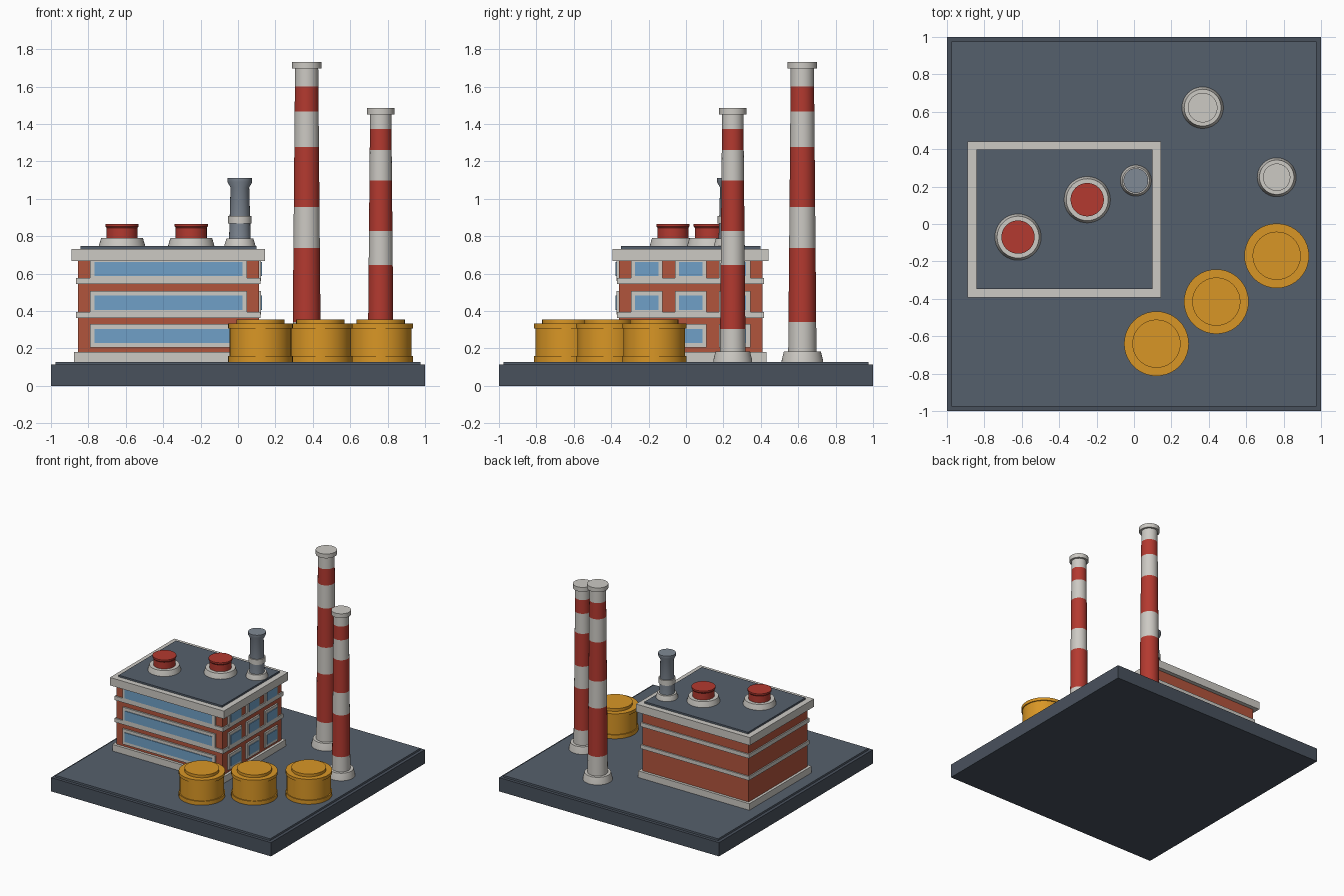
import bpy, bmesh
from math import cos, sin, pi, radians

if "Cube" in bpy.data.objects:
    bpy.data.objects.remove(bpy.data.objects["Cube"])


def material(name, hex_code):
    lin = [(int(hex_code[i:i + 2], 16) / 255) ** 2.2 for i in (0, 2, 4)]
    m = bpy.data.materials.new(name)
    m.diffuse_color = (*lin, 1)
    m.use_nodes = True
    m.node_tree.nodes["Principled BSDF"].inputs["Base Color"].default_value = m.diffuse_color
    return m


SLATE = material("slate", "4A525D")
PAVING = material("paving", "56606C")
BRICK = material("brick", "B0553F")
STONE = material("stone", "CBC8C2")
GLASS = material("glass", "6F9FC6")
RED = material("red_paint", "B23C33")
YELLOW = material("yellow_paint", "D8952A")
STEEL = material("steel", "7F8893")


def finish(name, bm, mats):
    bmesh.ops.recalc_face_normals(bm, faces=bm.faces)
    mesh = bpy.data.meshes.new(name)
    bm.to_mesh(mesh)
    bm.free()
    for m in mats:
        mesh.materials.append(m)
    ob = bpy.data.objects.new(name, mesh)
    bpy.context.collection.objects.link(ob)
    return ob


def box(name, x, y, z, mat):
    """Box from (min, max) pairs on each axis."""
    bm = bmesh.new()
    bmesh.ops.create_cube(bm, size=1)
    for v in bm.verts:
        v.co = [(a + b) / 2 + c * (b - a) for c, (a, b) in zip(v.co, (x, y, z))]
    return finish(name, bm, [mat])


def lathe(name, pos, profile, mats, bands=None, sides=40):
    """Closed solid turned from (radius, z) points; bands = material per segment."""
    bm = bmesh.new()
    rings = [[bm.verts.new((pos[0] + r * cos(2 * pi * i / sides),
                            pos[1] + r * sin(2 * pi * i / sides), z))
              for i in range(sides)] for r, z in profile]
    for k, (a, b) in enumerate(zip(rings, rings[1:])):
        for i in range(sides):
            j = (i + 1) % sides
            f = bm.faces.new((a[i], a[j], b[j], b[i]))
            f.material_index = bands[k] if bands else 0
    bm.faces.new(rings[0][::-1]).material_index = bands[0] if bands else 0
    bm.faces.new(rings[-1]).material_index = bands[-1] if bands else 0
    ob = finish(name, bm, mats)
    bpy.ops.object.select_all(action='DESELECT')
    ob.select_set(True)
    bpy.context.view_layer.objects.active = ob
    bpy.ops.object.shade_smooth_by_angle(angle=radians(30))
    return ob


# Ground slab
box("base_slab", (-1, 1), (-1, 1), (0, 0.113), SLATE)
box("pavement", (-0.975, 0.975), (-0.975, 0.975), (0.1, 0.128), PAVING)

# Building: stacked boxes sharing one centre
CX, CY = -0.372, 0.025
for name, hx, hy, z, mat in [
        ("brick_walls", 0.483, 0.383, (0.12, 0.70), BRICK),
        ("plinth", 0.505, 0.405, (0.12, 0.182), STONE),
        ("lower_band", 0.493, 0.393, (0.364, 0.396), STONE),
        ("upper_band", 0.493, 0.393, (0.545, 0.578), STONE),
        ("cornice", 0.517, 0.417, (0.668, 0.733), STONE),
        ("roof", 0.470, 0.372, (0.70, 0.747), PAVING)]:
    box(name, (CX - hx, CX + hx), (CY - hy, CY + hy), z, mat)

# Windows: a long strip on the front and three on the right, per floor
FRONT, SIDE = CY - 0.383, CX + 0.483
for floor, zc in enumerate((0.267, 0.445, 0.625), 1):
    for part, dz, grow, out, mat in [("frame", 0.063, 0.024, 0.013, STONE),
                                     ("glass", 0.038, 0, 0.018, GLASS)]:
        z = (zc - dz, zc + dz)
        box(f"front_window_{part}_{floor}", (-0.767 - grow, 0.025 + grow),
            (FRONT - out, FRONT + 0.02), z, mat)
        for n, yc in enumerate((-0.21, 0.025, 0.26), 1):
            h = 0.062 + grow * 0.9
            box(f"side_window_{part}_{floor}_{n}", (SIDE - 0.02, SIDE + out),
                (yc - h, yc + h), z, mat)

# Roof vents
for n, pos in enumerate([(-0.62, -0.07), (-0.25, 0.13)], 1):
    lathe(f"vent_curb_{n}", pos, [(0.125, 0.74), (0.123, 0.752), (0.112, 0.79)], [STONE])
    lathe(f"vent_cap_{n}", pos, [(0.083, 0.78), (0.083, 0.845), (0.089, 0.853),
                                 (0.089, 0.866)], [RED])

# Steel flue on the roof
FLUE = (0.01, 0.232)
lathe("flue_curb", FLUE, [(0.084, 0.74), (0.082, 0.755), (0.072, 0.787)], [STONE])
lathe("flue_pipe", FLUE, [(0.058, 0.78), (0.050, 1.06), (0.066, 1.09), (0.066, 1.112)], [STEEL])
lathe("flue_collar", FLUE, [(0.063, 0.867), (0.063, 0.909)], [STONE])

# Striped chimneys: tapered shaft with alternating bands, foot and cap
for n, (pos, foot, r0, r1, rc, top, zs) in enumerate([
        ((0.367, 0.622), 0.112, 0.076, 0.062, 0.079, 1.732,
         (0.128, 0.342, 0.738, 0.957, 1.278, 1.467, 1.6, 1.697)),
        ((0.763, 0.25), 0.105, 0.069, 0.057, 0.073, 1.486,
         (0.128, 0.305, 0.647, 0.829, 1.098, 1.262, 1.374, 1.45))], 1):
    shaft = [(r0 + (r1 - r0) * (z - zs[0]) / (zs[-1] - zs[0]), z) for z in zs]
    lathe(f"chimney_shaft_{n}", pos, shaft, [STONE, RED], [0, 1, 0, 1, 0, 1, 0])
    lathe(f"chimney_foot_{n}", pos, [(foot, 0.12), (foot * 0.98, 0.14),
                                     (foot * 0.88, 0.185)], [STONE])
    lathe(f"chimney_cap_{n}", pos, [(rc, zs[-1]), (rc, top)], [STONE])

# Storage tanks with bottom ring, rim and raised lid in one profile
for n, pos in enumerate([(0.12, -0.64), (0.44, -0.415), (0.763, -0.17)], 1):
    lathe(f"tank_{n}", pos, [(0.173, 0.12), (0.173, 0.16), (0.165, 0.16), (0.165, 0.308),
                             (0.173, 0.308), (0.173, 0.333), (0.129, 0.333),
                             (0.129, 0.356)], [YELLOW])
